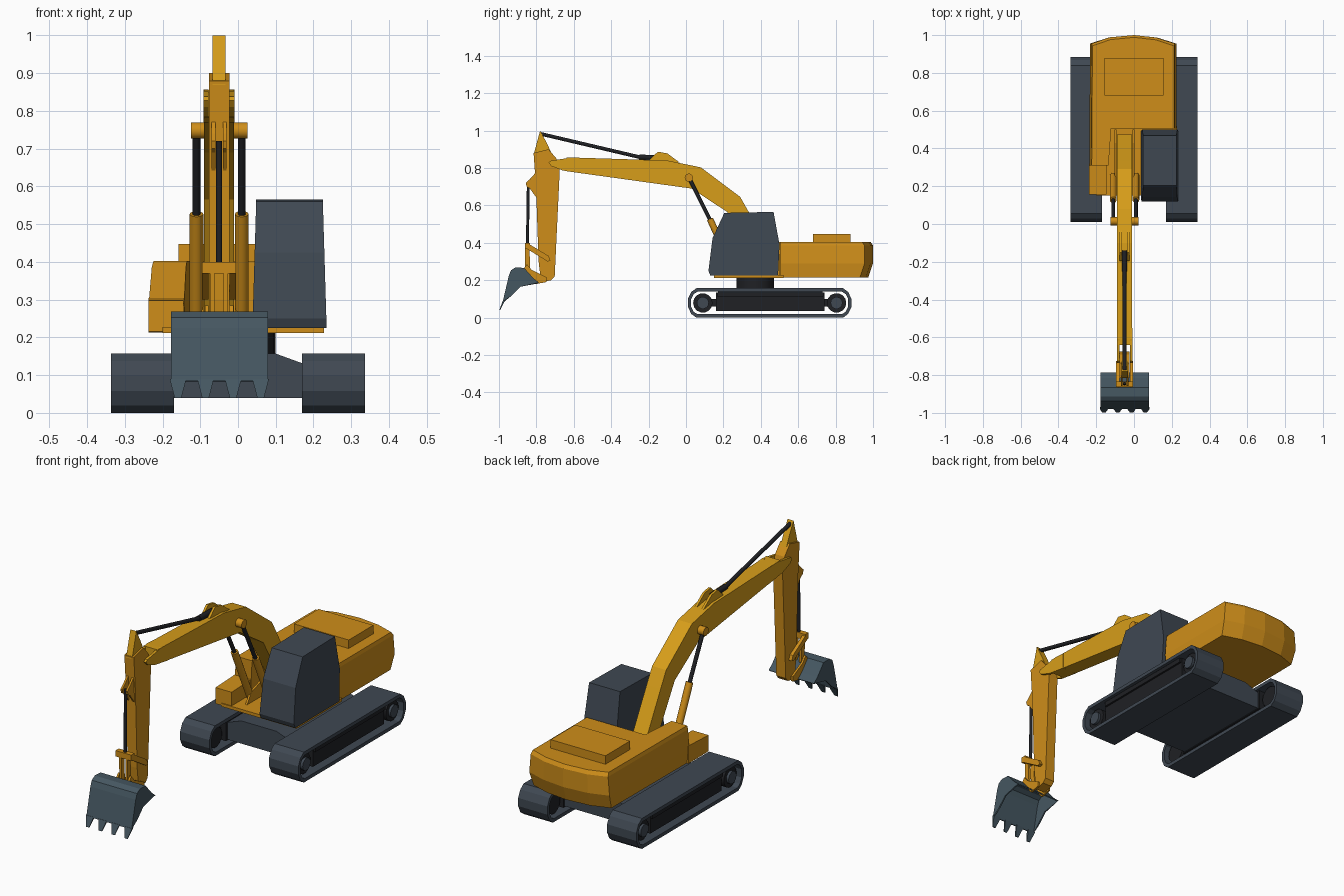
import bpy, bmesh, math
from mathutils import Vector


def mat(name, c):
    m = bpy.data.materials.new(name)
    m.diffuse_color = (*c, 1)
    return m


ORANGE = mat("orange", (0.62, 0.27, 0.01))
AMBER = mat("amber", (0.68, 0.34, 0.01))
SLATE = mat("slate", (0.05, 0.065, 0.085))
STEEL = mat("steel", (0.06, 0.095, 0.12))
BLACK = mat("black", (0.014, 0.015, 0.018))


def loft(name, rings, m, wrap=False, skip=()):
    """Skin a list of equal-length rings, capped unless wrapped."""
    bm = bmesh.new()
    rv = [[bm.verts.new(p) for p in r] for r in rings]
    n = len(rv[0])
    pairs = list(zip(rv, rv[1:])) + ([(rv[-1], rv[0])] if wrap else [])
    for a, b in pairs:
        for i in range(n):
            if i not in skip:
                j = (i + 1) % n
                bm.faces.new((a[i], a[j], b[j], b[i]))
    if not wrap:
        bm.faces.new(rv[0])
        bm.faces.new(rv[-1])
    bmesh.ops.recalc_face_normals(bm, faces=bm.faces)
    me = bpy.data.meshes.new(name)
    bm.to_mesh(me)
    bm.free()
    me.materials.append(m)
    ob = bpy.data.objects.new(name, me)
    bpy.context.collection.objects.link(ob)
    return ob


def prism(name, pts, x0, x1, m, **k):
    """Side profile (y, z) extruded along x."""
    return loft(name, [[(x, y, z) for y, z in pts] for x in (x0, x1)], m, **k)


def box(name, x0, x1, y0, y1, z0, z1, m):
    return prism(name, [(y0, z0), (y1, z0), (y1, z1), (y0, z1)], x0, x1, m)


def rod(name, a, b, r, m, n=14):
    a, b = Vector(a), Vector(b)
    q = (b - a).to_track_quat('Z', 'Y')
    circ = [q @ Vector((r * math.cos(t * math.tau / n), r * math.sin(t * math.tau / n), 0)) for t in range(n)]
    ob = loft(name, [[a + c for c in circ], [b + c for c in circ]], m)
    for p in ob.data.polygons:
        p.use_smooth = len(p.vertices) == 4
    ob.data.set_sharp_from_angle(angle=math.radians(40))
    return ob


# Tracks: belt loop, side frame, wheels
def belt_profile(d):
    c = [(0.01 + d, 0.058), (0.01 + d, 0.1), (0.028 + d * .75, 0.137 - d * .6), (0.055 + d * .4, 0.157 - d)]
    low = [(y, 0.157 - z) for y, z in c[::-1][:-2]]
    half = low + [c[0], c[1]] + c[2:]
    return half + [(0.895 - y, z) for y, z in half[::-1]]


for side, s in (("left", -1), ("right", 1)):
    outer, inner = belt_profile(0), belt_profile(0.018)
    loft(side + "_track_belt", [[(s * x, y, z) for y, z in p] for x, p in
         ((0.17, outer), (0.337, outer), (0.337, inner), (0.17, inner))], SLATE, wrap=True)
    box(side + "_track_frame", s * 0.18, s * 0.315, 0.16, 0.74, 0.035, 0.135, BLACK)
    box(side + "_track_rail", s * 0.24, s * 0.325, 0.165, 0.735, 0.112, 0.135, BLACK)
    for end, y in (("front", 0.09), ("rear", 0.805)):
        rod(f"{side}_{end}_wheel", (s * 0.19, y, 0.0785), (s * 0.315, y, 0.0785), 0.052, BLACK)
        rod(f"{side}_{end}_hub", (s * 0.31, y, 0.0785), (s * 0.328, y, 0.0785), 0.032, SLATE)
        box(f"{side}_{end}_axle_arm", s * 0.21, s * 0.29, *sorted((y, 0.17 if y < 0.4 else 0.73)), 0.06, 0.1, BLACK)

# Undercarriage and turntable
sect = [(-0.18, 0.04), (0.18, 0.04), (0.18, 0.128), (0.1, 0.157), (-0.1, 0.157), (-0.18, 0.128)]
loft("undercarriage", [[(x, y, z) for x, z in sect] for y in (0.17, 0.73)], SLATE)
rod("turntable", (0, 0.37, 0.15), (0, 0.37, 0.225), 0.1, BLACK, 20)

# Upper body with tapered rear counterweight
plan = [(-0.232, 0.31), (-0.228, 0.955), (-0.13, 0.988), (0, 1.0), (0.12, 0.987), (0.22, 0.955),
        (0.22, 0.505), (-0.125, 0.505), (-0.14, 0.31)]
def body_ring(z, kx, dy):
    return [(x * kx, y - (dy if y > 0.9 else 0), z) for x, y in plan]
loft("upper_body", [body_ring(0.215, 0.99, 0.025), body_ring(0.29, 1.02, 0), body_ring(0.385, 0.985, 0),
                    body_ring(0.403, 0.965, 0.012)], ORANGE)
box("engine_hatch", -0.157, 0.155, 0.68, 0.88, 0.395, 0.447, ORANGE)
box("deck", -0.2, 0.228, 0.15, 0.52, 0.212, 0.228, ORANGE)
prism("side_step", [(0.155, 0.215), (0.32, 0.213), (0.32, 0.305), (0.155, 0.298)], -0.237, -0.145, ORANGE)

# Cab, slightly narrower at the roof
cab = [(0.13, 0.225), (0.12, 0.25), (0.142, 0.425), (0.205, 0.56), (0.468, 0.565), (0.5, 0.39), (0.492, 0.225)]
loft("cab", [[(0.038 + 0.03 * (z - 0.22), y, z) for y, z in cab],
             [(0.235 - 0.03 * (z - 0.22), y, z) for y, z in cab]], SLATE)

# Boom: bent main beam with forked tip
CX = -0.05
boom = [(0.475, 0.31), (0.455, 0.265), (0.40, 0.26), (0.22, 0.565), (0.03, 0.69), (-0.64, 0.783),
        (-0.64, 0.856), (-0.61, 0.856), (-0.1, 0.84), (0.08, 0.803), (0.29, 0.645), (0.335, 0.565)]
prism("boom", boom, CX - 0.04, CX + 0.04, AMBER)
tip = [(-0.55, 0.77), (-0.66, 0.787), (-0.72, 0.81), (-0.735, 0.828), (-0.725, 0.838), (-0.61, 0.857), (-0.55, 0.853)]
ear = [(-0.2, 0.835), (-0.19, 0.85), (-0.15, 0.887), (-0.1, 0.878), (-0.035, 0.83)]
for side, s in (("left", -1), ("right", 1)):
    prism(side + "_boom_fork", tip, CX + s * 0.028, CX + s * 0.041, AMBER)
    prism(side + "_boom_ear", ear, CX + s * 0.014, CX + s * 0.026, AMBER)
    # Boom lift cylinders with foot brackets
    x = CX + s * 0.06
    rod(side + "_lift_barrel", (x, 0.255, 0.25), (x, 0.128, 0.527), 0.018, ORANGE)
    rod(side + "_lift_rod", (x, 0.14, 0.5), (x, 0.015, 0.75), 0.01, BLACK)
    prism(side + "_boom_foot_bracket", [(0.2, 0.22), (0.5, 0.22), (0.5, 0.34), (0.43, 0.34), (0.24, 0.28)],
          CX + s * 0.042, CX + s * 0.052, ORANGE)
    rod(side + "_lift_eye", (CX + s * 0.038, 0.015, 0.748), (CX + s * 0.075, 0.015, 0.748), 0.022, ORANGE)

# Stick: lower box, thin top blade, bracket for the bucket cylinder
stick = [(-0.815, 0.88), (-0.735, 0.9), (-0.692, 0.85), (-0.675, 0.79), (-0.702, 0.22), (-0.72, 0.2),
         (-0.775, 0.19), (-0.788, 0.3), (-0.802, 0.7)]
prism("stick", stick, CX - 0.027, CX + 0.027, ORANGE)
prism("stick_top_blade", [(-0.815, 0.87), (-0.78, 1.0), (-0.745, 0.935), (-0.71, 0.86)],
      CX - 0.017, CX + 0.017, AMBER)
bracket = [(-0.795, 0.785), (-0.835, 0.74), (-0.857, 0.72), (-0.852, 0.7), (-0.835, 0.69), (-0.795, 0.635)]
for side, s in (("left", -1), ("right", 1)):
    prism(side + "_stick_bracket", bracket, CX + s * 0.01, CX + s * 0.02, ORANGE)
    # Bucket linkage side bars and ears
    prism(side + "_link_bar", [(-0.725, 0.305), (-0.735, 0.33), (-0.85, 0.4), (-0.862, 0.39), (-0.858, 0.372),
                               (-0.74, 0.3)], CX + s * 0.028, CX + s * 0.045, ORANGE)
    prism(side + "_push_link", [(-0.862, 0.385), (-0.838, 0.385), (-0.832, 0.25), (-0.86, 0.25)],
          CX + s * 0.012, CX + s * 0.024, ORANGE)
    prism(side + "_bucket_ear", [(-0.87, 0.26), (-0.85, 0.285), (-0.825, 0.255), (-0.745, 0.215), (-0.745, 0.19),
                                 (-0.8, 0.18)], CX + s * 0.028, CX + s * 0.038, ORANGE)
box("link_crossbar", CX - 0.045, CX + 0.045, -0.862, -0.835, 0.37, 0.4, ORANGE)

# Stick and bucket cylinders
rod("stick_cylinder", (CX, -0.775, 0.982), (CX, -0.15, 0.835), 0.01, BLACK)
rod("stick_barrel", (CX, -0.25, 0.858), (CX, -0.14, 0.855), 0.014, BLACK)
rod("bucket_cylinder", (CX, -0.843, 0.72), (CX, -0.848, 0.38), 0.008, BLACK)

# Bucket: open shell with four tapered teeth
shell = [(-0.98, 0.085), (-0.947, 0.225), (-0.936, 0.253), (-0.912, 0.268), (-0.865, 0.266), (-0.838, 0.235),
         (-0.815, 0.21), (-0.787, 0.188), (-0.885, 0.165), (-0.935, 0.115)]
bucket = prism("bucket", shell, -0.178, 0.08, STEEL, skip=(7, 8, 9))
sol = bucket.modifiers.new("walls", 'SOLIDIFY')
sol.thickness = 0.007
sol.offset = -1
for i in range(4):
    x = -0.159 + i * 0.073
    loft(f"bucket_tooth_{i + 1}", [[(x - w, y, z), (x + w, y, z), (x + w, y + t, z), (x - w, y + t, z)]
         for w, y, z, t in ((0.022, -0.98, 0.09, 0.012), (0.009, -0.998, 0.04, 0.004))], STEEL)
